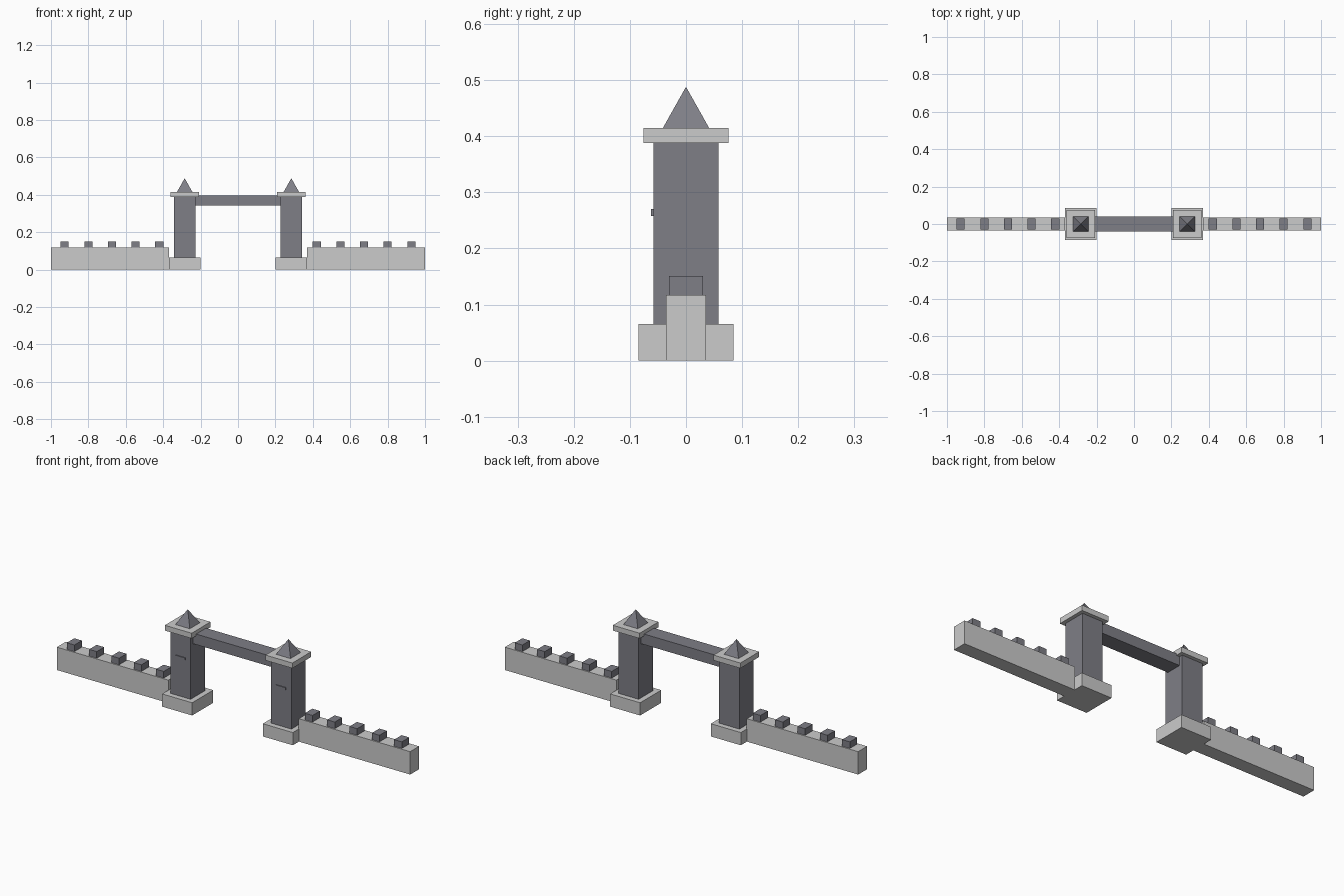
import bpy, math

if "Cube" in bpy.data.objects:
    bpy.data.objects.remove(bpy.data.objects["Cube"])

dark = bpy.data.materials.new("dark_stone")
dark.diffuse_color = (0.21, 0.21, 0.24, 1)
dark.use_nodes = True
dark.node_tree.nodes["Principled BSDF"].inputs["Base Color"].default_value = dark.diffuse_color


def box(name, x, y, z, mat=None):
    """Box spanning the (min, max) ranges x, y and z."""
    spans = (x, y, z)
    bpy.ops.mesh.primitive_cube_add(size=1, location=[(a + b) / 2 for a, b in spans])
    ob = bpy.context.object
    ob.name = name
    ob.scale = [abs(b - a) for a, b in spans]
    bpy.ops.object.transform_apply(location=False, rotation=False, scale=True)
    if mat:
        ob.data.materials.append(mat)
    return ob


def block(name, cx, half, z0, z1, mat=None):
    """Square block centred on cx."""
    return box(name, (cx - half, cx + half), (-half, half), (z0, z1), mat)


for side, s in (("left", -1), ("right", 1)):
    cx = s * 0.285
    # Gate tower: plinth, shaft, cap slab, pyramid roof
    block(f"{side}_tower_base", cx, 0.085, 0, 0.065)
    block(f"{side}_tower_shaft", cx, 0.0575, 0.065, 0.388, dark)
    block(f"{side}_tower_cap", cx, 0.076, 0.388, 0.415)
    bpy.ops.mesh.primitive_cone_add(vertices=4, radius1=0.041 * math.sqrt(2), radius2=0,
                                    depth=0.073, location=(cx, 0, 0.4515),
                                    rotation=(0, 0, math.pi / 4))
    bpy.context.object.name = f"{side}_tower_roof"
    bpy.context.object.data.materials.append(dark)
    # Thin ledge on the tower front
    box(f"{side}_tower_ledge", (cx - 0.028, cx + 0.028), (-0.062, -0.055),
        (0.258, 0.27), dark)

    # Side wall with merlons
    box(f"{side}_wall", (s * 0.369, s * 1.0), (-0.036, 0.036), (0, 0.117))
    for i in range(5):
        mx = s * (0.421 + i * 0.1264)
        box(f"{side}_merlon_{i + 1}", (mx - 0.0215, mx + 0.0215), (-0.03, 0.03),
            (0.117, 0.151), dark)

# Beam spanning the gateway
box("gate_beam", (-0.229, 0.229), (-0.04, 0.04), (0.343, 0.397), dark)
